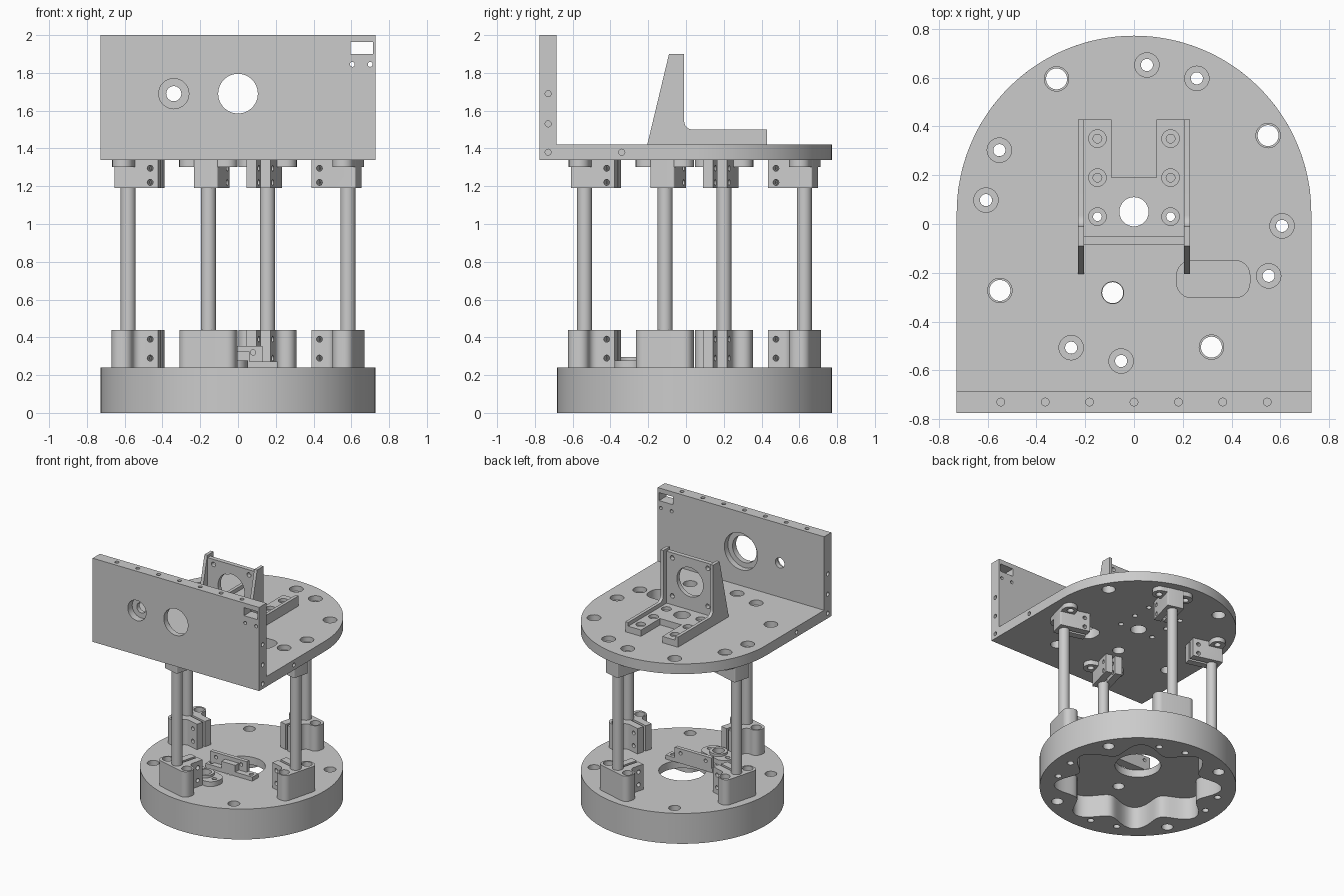
import bpy, bmesh, math
from mathutils import Matrix, Vector

if "Cube" in bpy.data.objects:
    bpy.data.objects.remove(bpy.data.objects["Cube"])

GREY = bpy.data.materials.new("machined_grey")
GREY.use_nodes = True
GREY.diffuse_color = (0.6, 0.6, 0.6, 1)
GREY.node_tree.nodes["Principled BSDF"].inputs["Base Color"].default_value = GREY.diffuse_color

CY = 0.045                      # y of the round base's axis
CENTRE = Vector((0, CY, 0))
CLAMP_ANGLES = [75, 165, 255, 345]
AXES = {"Z": Matrix.Identity(4),
        "Y": Matrix(((1, 0, 0, 0), (0, 0, 1, 0), (0, 1, 0, 0), (0, 0, 0, 1))),
        "X": Matrix(((0, 0, 1, 0), (1, 0, 0, 0), (0, 1, 0, 0), (0, 0, 0, 1)))}


def prism(name, pts, lo, hi, axis="Z"):
    """Extrude a 2D outline along an axis."""
    bm = bmesh.new()
    face = bm.faces.new([bm.verts.new((p[0], p[1], lo)) for p in pts])
    ext = bmesh.ops.extrude_face_region(bm, geom=[face])["geom"]
    moved = [v for v in ext if isinstance(v, bmesh.types.BMVert)]
    bmesh.ops.translate(bm, verts=moved, vec=(0, 0, hi - lo))
    bm.transform(AXES[axis])
    bm.normal_update()
    bmesh.ops.recalc_face_normals(bm, faces=bm.faces)
    if bm.calc_volume(signed=True) < 0:
        bmesh.ops.reverse_faces(bm, faces=bm.faces)
    mesh = bpy.data.meshes.new(name)
    bm.to_mesh(mesh)
    bm.free()
    mesh.materials.append(GREY)
    obj = bpy.data.objects.new(name, mesh)
    bpy.context.collection.objects.link(obj)
    return obj


def cyl(a, b, r, lo, hi, axis="Z", n=32, name="hole_cutter"):
    ring = [(a + r * math.cos(math.tau * i / n), b + r * math.sin(math.tau * i / n)) for i in range(n)]
    return prism(name, ring, lo, hi, axis)


def box(name, x0, x1, y0, y1, z0, z1):
    return prism(name, [(x0, y0), (x1, y0), (x1, y1), (x0, y1)], z0, z1)


def rounded(corners, steps=6):
    """Outline from (a, b, radius) corners."""
    out = []
    for i, (a, b, r) in enumerate(corners):
        p = Vector((a, b))
        if not r:
            out.append(p)
            continue
        u = (Vector(corners[i - 1][:2]) - p).normalized()
        v = (Vector(corners[(i + 1) % len(corners)][:2]) - p).normalized()
        half = u.angle(v) / 2
        c = p + (u + v).normalized() * r / math.sin(half)
        s = (p + u * r / math.tan(half) - c).normalized()
        e = (p + v * r / math.tan(half) - c).normalized()
        out += [c + s.slerp(e, k / steps) * r for k in range(steps + 1)]
    return out


def rounded_rect(x0, x1, y0, y1, r):
    return rounded([(x0, y0, r), (x1, y0, r), (x1, y1, r), (x0, y1, r)])


def carve(obj, cutters, op="DIFFERENCE"):
    """Apply booleans and discard the helpers."""
    for c in cutters:
        c.hide_render = True
        m = obj.modifiers.new("cut", "BOOLEAN")
        m.operation, m.object, m.solver = op, c, "EXACT"
    deps = bpy.context.evaluated_depsgraph_get()
    mesh = bpy.data.meshes.new_from_object(obj.evaluated_get(deps))
    obj.modifiers.clear()
    obj.data = mesh
    for c in cutters:
        bpy.data.objects.remove(c)
    return obj


def polar(angle, radius, side=0.0):
    return CENTRE + Matrix.Rotation(math.radians(angle), 3, "Z") @ Vector((radius, side, 0))


def around(obj, stem):
    """Copy a part to the four clamp stations."""
    for i, a in enumerate(CLAMP_ANGLES):
        o = obj if i == 0 else obj.copy()
        if i:
            bpy.context.collection.objects.link(o)
        o.name = f"{stem}_{i + 1}"
        o.matrix_world = Matrix.Translation(CENTRE) @ Matrix.Rotation(math.radians(a), 4, "Z")


BOLTS = [polar(a, 0.6, s) for a in CLAMP_ANGLES for s in (-0.106, 0.106)]
PORTS = [polar(a + 45, 0.635) for a in CLAMP_ANGLES]
SPINDLE = polar(255, 0.338)

# Round base, hollow underneath with a wavy pocket
base = cyl(0, CY, 0.727, 0, 0.24, n=96, name="round_base")
wave = []
for i in range(144):
    t = math.tau * i / 144
    r = 0.55 - 0.07 * math.cos(8 * (t - math.radians(75)))
    wave.append((r * math.cos(t), CY + r * math.sin(t)))
carve(base, [prism("pocket", wave, -0.1, 0.18), cyl(0, CY, 0.17, 0.1, 0.3),
             cyl(SPINDLE.x, SPINDLE.y, 0.043, 0.1, 0.3)]
      + [cyl(p.x, p.y, 0.025, -0.1, 0.3, n=20) for p in BOLTS]
      + [cyl(p.x, p.y, 0.043, -0.1, 0.3) for p in PORTS])

# Upper deck: straight front, round back
arc = [(0.727 * math.cos(math.pi * i / 64), CY + 0.727 * math.sin(math.pi * i / 64)) for i in range(65)]
deck = prism("upper_deck", arc + [(-0.727, -0.685), (0.727, -0.685)], 1.34, 1.42)
cuts = [prism("slot", rounded_rect(0.175, 0.475, -0.302, -0.15, 0.06), 1.3, 1.5),
        cyl(0, 0.05, 0.06, 1.3, 1.5), cyl(SPINDLE.x, SPINDLE.y, 0.045, 1.3, 1.5)]
cuts += [cyl(p.x, p.y, 0.05, 1.3, 1.5) for p in PORTS]
cuts += [cyl(p.x, p.y, 0.025, 1.3, 1.5, n=20) for p in BOLTS]
cuts += [cyl(p.x, p.y, 0.05, 1.38, 1.5) for p in BOLTS]
cuts += [cyl(s * 0.15, y, 0.02, 1.3, 1.5, n=16) for s in (-1, 1) for y in (0.03, 0.19, 0.35)]
cuts += [cyl(-0.34, 1.38, 0.016, s * 0.65, s * 0.8, "X", 16) for s in (-1, 1)]
carve(deck, cuts)

# Upright front plate
plate = box("front_plate", -0.727, 0.727, -0.775, -0.685, 1.34, 2.0)
cuts = [cyl(0, 1.69, 0.105, -0.9, -0.6, "Y", 48), cyl(0, 1.69, 0.145, -0.73, -0.6, "Y", 48),
        cyl(-0.34, 1.69, 0.04, -0.9, -0.6, "Y"), cyl(-0.34, 1.69, 0.08, -0.9, -0.72, "Y"),
        box("window", 0.595, 0.715, -0.9, -0.6, 1.9, 1.963)]
cuts += [cyl(x, 1.845, 0.013, -0.9, -0.6, "Y", 16) for x in (0.605, 0.7)]
cuts += [cyl(-0.546 + 0.182 * k, -0.73, 0.016, 1.94, 2.1, "Z", 16) for k in range(7)]
cuts += [cyl(-0.73, z, 0.016, s * 0.66, s * 0.8, "X", 16) for s in (-1, 1) for z in (1.38, 1.53, 1.69)]
carve(plate, cuts)

# Support rods
around(cyl(0.602, 0, 0.04, 0.2, 1.34, name="rod"), "support_rod")

# Lower clamps: rounded ears, split inner jaw
half = [(0.662, 0.155, 0.045), (0.55, 0.155, 0.045), (0.55, 0.066, 0.04), (0.42, 0.066, 0),
        (0.42, 0.01, 0), (0.575, 0.01, 0)]
outline = rounded(half + [(a, -b, r) for a, b, r in reversed(half)])
lower = prism("lower_clamp", outline, 0.24, 0.44)
carve(lower, [cyl(0.6, s * 0.106, 0.025, 0.2, 0.5, n=20) for s in (-1, 1)]
      + [cyl(0.6, s * 0.106, 0.038, 0.4, 0.5, n=24) for s in (-1, 1)]
      + [cyl(0.464, z, 0.016, -0.1, 0.1, "Y", 16) for z in (0.29, 0.39)])
around(lower, "lower_clamp")

# Upper clamps: thin eared flange over a narrow split jaw
jaw = [(0.662, 0.066, 0.008)] + half[3:]
upper = prism("upper_clamp", rounded(jaw + [(a, -b, r) for a, b, r in reversed(jaw)]), 1.19, 1.34)
carve(upper, [prism("flange", rounded_rect(0.548, 0.66, -0.158, 0.158, 0.055), 1.303, 1.34)], "UNION")
carve(upper, [cyl(0.6, s * 0.106, 0.025, 1.2, 1.4, n=20) for s in (-1, 1)]
      + [cyl(0.464, z, 0.016, -0.1, 0.1, "Y", 16) for z in (1.22, 1.295)])
around(upper, "upper_clamp")

# Mounting bracket on the deck: side gussets, upright plate, slotted foot
gusset = rounded([(-0.205, 1.42, 0), (-0.09, 1.9, 0), (-0.01, 1.9, 0), (-0.01, 1.5, 0.045),
                  (0.428, 1.5, 0), (0.428, 1.42, 0)])
for side, x in (("right", -0.23), ("left", 0.205)):
    prism(f"bracket_gusset_{side}", gusset, x, x + 0.025, "X")
upright = box("bracket_upright", -0.206, 0.206, -0.085, -0.05, 1.42, 1.88)
carve(upright, [cyl(0, 1.69, 0.115, -0.2, 0.1, "Y", 48)]
      + [cyl(sx * 0.155, 1.69 + sz * 0.15, 0.018, -0.2, 0.1, "Y", 16) for sx in (-1, 1) for sz in (-1, 1)])
foot = box("bracket_foot", -0.206, 0.206, -0.06, 0.428, 1.42, 1.47)
feet = [(s * 0.15, y) for s in (-1, 1) for y in (0.03, 0.19, 0.35)]
carve(foot, [box("foot_slot", -0.093, 0.093, 0.19, 0.6, 1.4, 1.6), cyl(0, 0.05, 0.06, 1.4, 1.6)]
      + [cyl(x, y, 0.018, 1.4, 1.6, n=16) for x, y in feet]
      + [cyl(x, y, 0.036, 1.445, 1.6, n=24) for x, y in feet])

# Flanged bearing on the base
bearing = prism("bearing_flange", rounded_rect(-0.08, 0.08, -0.14, 0.14, 0.07), 0.24, 0.278)
carve(bearing, [cyl(0, 0, 0.065, 0.24, 0.297)], "UNION")
carve(bearing, [cyl(0, 0, 0.043, 0.2, 0.4)] + [cyl(0, s * 0.1, 0.018, 0.2, 0.4, n=16) for s in (-1, 1)])
bearing.matrix_world = Matrix.Translation(SPINDLE) @ Matrix.Rotation(math.radians(255), 4, "Z")

# Small sensor bracket bridging the central opening
web = box("sensor_bracket_web", -0.19, 0.13, -0.075, -0.045, 0.255, 0.355)
carve(web, [cyl(x, 0.32, 0.014, -0.2, 0.1, "Y", 16) for x in (-0.14, 0.08)])
box("sensor_bracket_block", -0.06, 0.06, -0.12, -0.075, 0.24, 0.325)
bar = box("sensor_bracket_foot", -0.2, 0.21, -0.12, -0.045, 0.24, 0.272)
carve(bar, [cyl(x, -0.083, 0.016, 0.2, 0.3, n=16) for x in (-0.17, 0.175)])

# Smooth the round walls, keep edges crisp
bpy.ops.object.select_all(action="DESELECT")
for o in bpy.context.collection.objects:
    if o.type == "MESH" and GREY.name in o.data.materials:
        o.select_set(True)
        bpy.context.view_layer.objects.active = o
bpy.ops.object.shade_smooth_by_angle(angle=math.radians(30))
